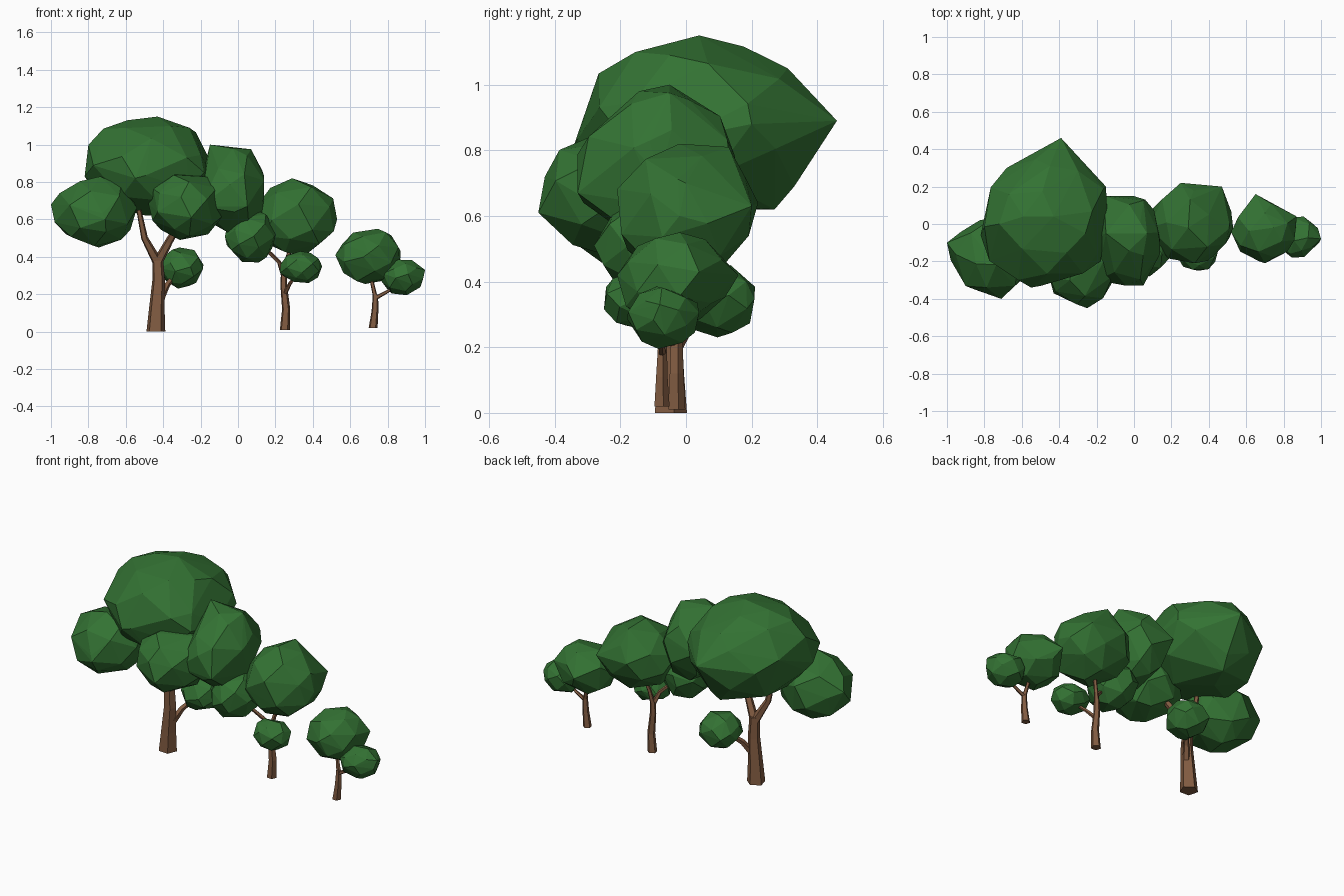
import bpy, bmesh, math, random
from mathutils import Vector

if "Cube" in bpy.data.objects:
    bpy.data.objects.remove(bpy.data.objects["Cube"])


def material(name, rgb):
    m = bpy.data.materials.new(name)
    m.diffuse_color = (*rgb, 1)
    m.use_nodes = True
    m.node_tree.nodes["Principled BSDF"].inputs["Base Color"].default_value = m.diffuse_color
    return m


leaf = material("leaf green", (0.033, 0.168, 0.033))
bark = material("bark brown", (0.220, 0.105, 0.053))


def finish(bm, name, mat):
    bmesh.ops.recalc_face_normals(bm, faces=bm.faces[:])
    me = bpy.data.meshes.new(name)
    bm.to_mesh(me)
    bm.free()
    me.materials.append(mat)
    ob = bpy.data.objects.new(name, me)
    bpy.context.collection.objects.link(ob)


def foliage(name, lo, hi, seed, tips=(), count=28):
    """Faceted leaf clump: scattered ball fitted to a box, plus corner tips, wrapped in a hull."""
    rnd = random.Random(seed)
    pts = []
    for i in range(count):
        z = 1 - 2 * (i + 0.5) / count
        a = i * 2.39996 + seed
        r = math.sqrt(1 - z * z)
        j = Vector([rnd.uniform(-0.14, 0.14) for _ in range(3)])
        pts.append((Vector((r * math.cos(a), r * math.sin(a), z)) + j).normalized() * rnd.uniform(0.97, 1.05))
    mn = [min(p[i] for p in pts) for i in range(3)]
    mx = [max(p[i] for p in pts) for i in range(3)]
    bm = bmesh.new()
    for p in pts:
        bm.verts.new([lo[i] + (p[i] - mn[i]) / (mx[i] - mn[i]) * (hi[i] - lo[i]) for i in range(3)])
    for t in tips:
        bm.verts.new(t)
    bmesh.ops.convex_hull(bm, input=bm.verts[:])
    bmesh.ops.delete(bm, geom=[v for v in bm.verts if not v.link_faces], context='VERTS')
    finish(bm, name, leaf)


def limb(name, path, sides=5):
    """Tapered trunk or branch through (x, y, z, radius) stations."""
    bm = bmesh.new()
    rings = []
    for i, (x, y, z, r) in enumerate(path):
        a = Vector(path[max(i - 1, 0)][:3])
        b = Vector(path[min(i + 1, len(path) - 1)][:3])
        d = Vector((0, 0, 1)) if i == 0 and z < 0.03 else (b - a).normalized()
        q = Vector((0, 0, 1)).rotation_difference(d)
        ring = []
        for k in range(sides):
            t = math.tau * (k + 0.2) / sides
            ring.append(bm.verts.new(Vector((x, y, z)) + q @ Vector((r * math.cos(t), r * math.sin(t), 0))))
        rings.append(ring)
    for r0, r1 in zip(rings, rings[1:]):
        for k in range(sides):
            n = (k + 1) % sides
            bm.faces.new((r0[k], r0[n], r1[n], r1[k]))
    bm.faces.new(rings[0][::-1])
    bm.faces.new(rings[-1])
    finish(bm, name, bark)


# large tree: trunk and forked branches
limb("large_trunk", [(-.44, -.05, 0, .053), (-.435, -.05, .12, .044), (-.425, -.05, .27, .036), (-.43, -.05, .40, .030)])
limb("large_left_branch", [(-.43, -.05, .37, .028), (-.50, -.08, .50, .019), (-.53, -.09, .65, .014)])
limb("large_right_branch", [(-.43, -.05, .37, .028), (-.37, -.08, .48, .022), (-.30, -.13, .60, .016)])
limb("large_low_branch", [(-.42, -.05, .17, .024), (-.38, .00, .25, .017), (-.33, .06, .31, .012)])

# large tree: leaf clumps
foliage("large_crown", (-.80, -.33, .62), (-.14, .36, 1.13), 3,
        [(-.39, .46, .89), (-.72, .0, 1.085), (-.43, .04, 1.15), (-.45, .31, 1.05), (-.26, -.05, 1.09),
         (-.82, -.06, .83), (-.55, -.34, .82), (-.72, .24, .88), (-.42, .27, .62), (-.40, .33, .69),
         (-.15, .20, .88), (-.18, -.20, .85), (-.50, -.20, 1.05)], 32)
foliage("large_left_clump", (-.98, -.39, .45), (-.54, .03, .83), 5, [(-1.0, -.10, .68), (-.71, -.40, .60)])
foliage("large_front_clump", (-.48, -.43, .49), (-.09, -.03, .85), 8,
        [(-.25, -.45, .61), (-.08, -.25, .62), (-.42, -.36, .74)])
foliage("large_right_clump", (-.21, -.33, .53), (.14, .15, .98), 11,
        [(-.15, -.05, 1.0), (.07, -.05, .975), (.06, .13, .80), (-.16, .15, .78), (.14, -.11, .83),
         (.05, -.33, .67), (-.20, -.30, .67), (.14, -.08, .72)])
foliage("large_low_clump", (-.42, -.03, .23), (-.185, .21, .45), 14)

# middle tree
limb("middle_trunk", [(.25, -.03, .01, .028), (.257, -.03, .12, .023), (.245, -.03, .24, .019), (.245, -.03, .32, .017)])
limb("middle_left_branch", [(.245, -.03, .30, .016), (.22, -.06, .37, .012), (.15, -.10, .44, .010)])
limb("middle_centre_branch", [(.245, -.03, .30, .015), (.26, -.02, .38, .012), (.29, 0, .48, .010)])
limb("middle_low_branch", [(.248, -.03, .20, .013), (.28, -.08, .26, .010), (.32, -.13, .31, .008)])
foliage("middle_crown", (.08, -.21, .40), (.52, .20, .81), 17,
        [(.53, -.02, .60), (.25, .22, .64), (.47, .20, .63), (.29, -.02, .82), (.51, 0, .70), (.30, .13, .81)])
foliage("middle_left_clump", (-.07, -.28, .37), (.21, .04, .65), 20)
foliage("middle_low_clump", (.225, -.25, .26), (.45, -.05, .43), 23)

# small tree
limb("small_trunk", [(.722, -.075, .02, .025), (.732, -.075, .11, .019), (.735, -.073, .20, .015)])
limb("small_centre_branch", [(.735, -.073, .18, .013), (.715, -.06, .27, .010), (.70, -.04, .36, .008)])
limb("small_right_branch", [(.735, -.073, .18, .012), (.80, -.075, .215, .009), (.86, -.075, .26, .007)])
foliage("small_crown", (.52, -.20, .255), (.865, .12, .55), 26, [(.65, .16, .42), (.70, -.21, .42), (.87, .04, .43)])
foliage("small_right_clump", (.765, -.18, .195), (.99, .04, .385), 29, [(1.0, -.08, .33)])
